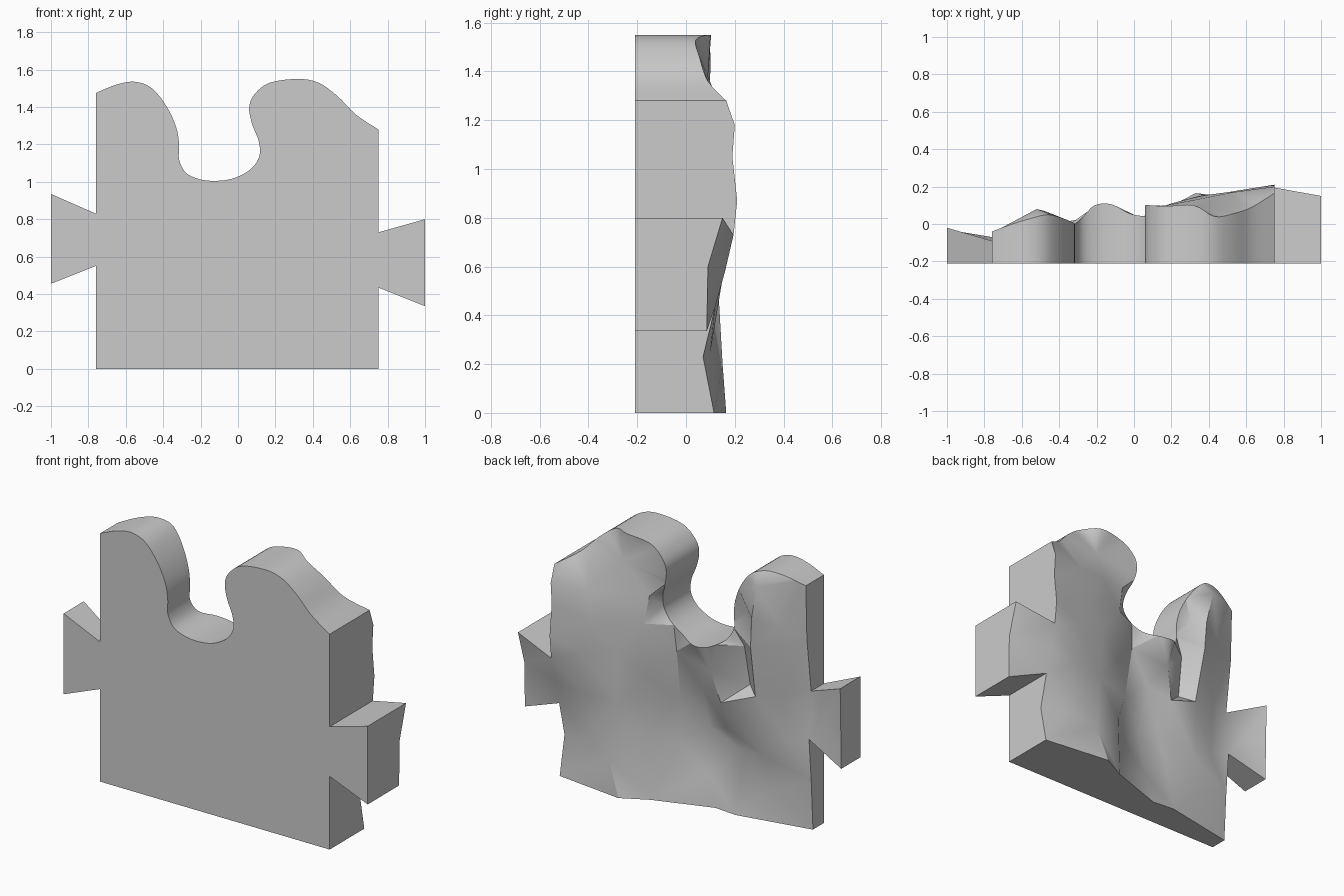
import bpy
import bmesh
import math
from mathutils import Vector
from mathutils.geometry import delaunay_2d_cdt

FRONT = -0.21

cube = bpy.data.objects.get("Cube")
if cube:
    bpy.data.objects.remove(cube, do_unlink=True)


def make_material(name, value):
    mat = bpy.data.materials.new(name)
    mat.use_nodes = True
    colour = (value, value, value, 1)
    mat.diffuse_color = colour
    mat.node_tree.nodes["Principled BSDF"].inputs["Base Color"].default_value = colour
    return mat


def smooth_path(points, steps):
    """Rounded path through the given points, without its last point."""
    path = []
    last = len(points) - 1
    for i in range(last):
        a, b = Vector(points[max(i - 1, 0)]), Vector(points[i])
        c, d = Vector(points[i + 1]), Vector(points[min(i + 2, last)])
        for s in range(steps):
            t = s / steps
            path.append(b + (c - a) * t / 2
                        + (a * 2 - b * 5 + c * 4 - d) * t * t / 2
                        + (b * 3 - a - c * 3 + d) * t ** 3 / 2)
    return path


# All points are (x, z, depth of the rock back)
# Curved top edge: two lobes around a round socket
top_edge = [
    (-.76, 1.475, -.04), (-.65, 1.52, 0), (-.55, 1.535, .03), (-.46, 1.5, .05),
    (-.38, 1.4, .03), (-.33, 1.29, .01), (-.315, 1.2, 0), (-.315, 1.12, 0),
    (-.28, 1.05, .03), (-.21, 1.015, .1), (-.12, 1.005, .105), (-.02, 1.02, .055),
    (.07, 1.07, .04), (.115, 1.14, .04), (.11, 1.22, .06), (.075, 1.31, .09),
    (.06, 1.4, .1), (.09, 1.47, .1), (.17, 1.53, .095), (.32, 1.55, .1),
    (.43, 1.53, .04), (.53, 1.46, .055), (.63, 1.36, .09), (.75, 1.28, .165),
]

# Left side with its flared tab
left_side = [
    (.75, 1.28, .165), (.75, 1.18, .2), (.75, 1.05, .19), (.75, .87, .21),
    (.75, .73, .195), (1, .8, .15), (1, .6, .09), (1, .335, .085),
    (.75, .435, .12), (.75, .23, .07), (.75, 0, .115),
]

# Base
base = [(.33, 0, .165), (.175, 0, .084), (-.17, 0, -.033), (-.31, 0, -.02)]

# Right side with its flared tab
right_side = [
    (-.76, 0, -.107), (-.76, .3, -.09), (-.76, .55, -.07), (-1, .455, -.03),
    (-1, .7, -.025), (-1, .935, -.02), (-.76, .83, -.09), (-.76, 1.15, -.05),
]

rock = [
    # left lobe
    (.35, 1.38, .09), (.53, 1.18, .17), (.33, 1.2, .13), (.17, 1.22, .1),
    (.5, 1, .17),
    # main ridge and the slopes beside it
    (.2, 1.05, .11), (.2, .74, .1), (.2, .35, .1), (.35, .87, .15),
    (.56, .8, .175), (.36, .55, .13), (.58, .55, .15), (.4, .2, .15),
    (.6, .25, .1), (.75, .58, .16),
    # hollow in the middle with a short rib
    (.04, .9, .03), (.05, .6, -.02), (.06, .33, -.03), (-.1, .72, 0),
    (-.1, .45, -.08), (-.2, .86, .06), (-.25, .67, .03), (-.22, .48, -.06),
    (-.12, .18, -.05),
    # crevice
    (-.41, 1.25, .01), (-.37, 1.02, -.02), (-.38, .78, -.06), (-.31, .35, -.1),
    # sharp ridge and the slope towards the right side
    (-.52, 1.45, .08), (-.48, 1.25, .07), (-.47, 1.07, .065), (-.456, .75, 0),
    (-.48, .4, -.03), (-.5, .18, -.07), (-.62, 1.2, 0), (-.62, .8, -.04),
    (-.63, .5, -.07), (-.76, .69, -.09), (-.87, .69, -.07),
]

outline = smooth_path(top_edge, 4)
outline += [Vector(p) for p in left_side + base + right_side]
count = len(outline)
surface = outline + [Vector(p) for p in rock]

# Join the points into one faceted sheet bounded by the outline
edges = [(i, (i + 1) % count) for i in range(count)]
flat = [p.to_2d() for p in surface]
points, _, tris, sources, _, _ = delaunay_2d_cdt(flat, edges, [], 1, 1e-5)

# Puzzle piece: rocky back, flat front, straight walls
bm = bmesh.new()
back = {}
for i, p in enumerate(points):
    source = sources[i][0]
    back[source] = bm.verts.new((p.x, surface[source].z, p.y))
for tri in tris:
    face = bm.faces.new([back[sources[i][0]] for i in tri])
    face.normal_update()
    if face.normal.y < 0:
        face.normal_flip()
front = [bm.verts.new((p.x, FRONT, p.y)) for p in outline]
bm.faces.new(front[::-1])
for a, b in edges:
    bm.faces.new((back[b], back[a], front[a], front[b]))

mesh = bpy.data.meshes.new("puzzle_piece")
bm.to_mesh(mesh)
bm.free()
piece = bpy.data.objects.new("puzzle_piece", mesh)
bpy.context.scene.collection.objects.link(piece)
mesh.materials.append(make_material("mid grey stone", 0.6))

bpy.ops.object.select_all(action="DESELECT")
piece.select_set(True)
bpy.context.view_layer.objects.active = piece
bpy.ops.object.shade_smooth_by_angle(angle=math.radians(30))
